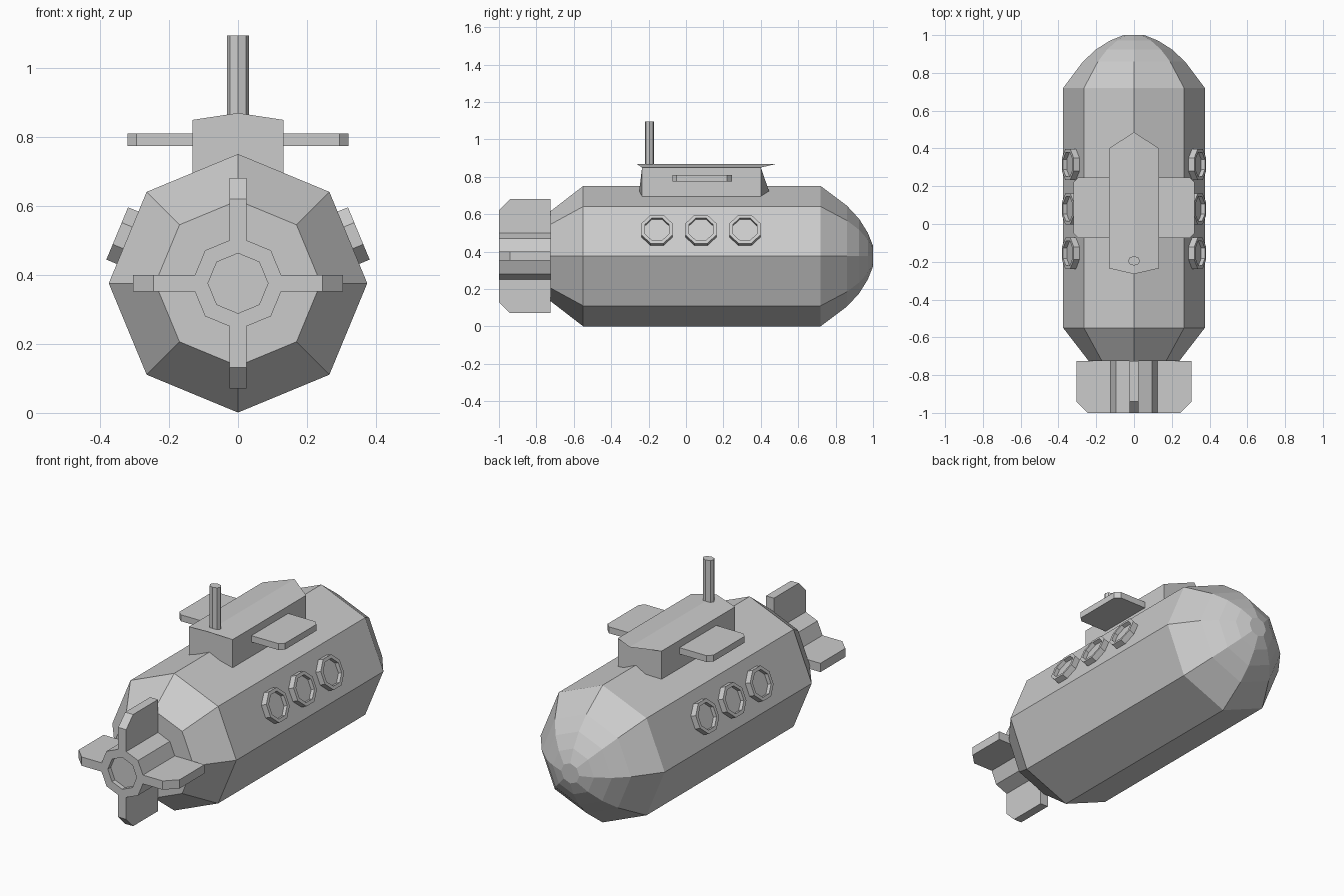
import bpy, bmesh, math
from mathutils import Matrix, Vector

if "Cube" in bpy.data.objects:
    bpy.data.objects.remove(bpy.data.objects["Cube"])

grey = bpy.data.materials.new("hull_grey")
grey.use_nodes = True
GREY = (0.6, 0.6, 0.6, 1)
grey.diffuse_color = GREY
grey.node_tree.nodes["Principled BSDF"].inputs["Base Color"].default_value = GREY

AXIS_Z = 0.376
ALONG_Y = Matrix.Translation((0, 0, AXIS_Z)) @ Matrix.Rotation(-math.pi / 2, 4, 'X')


def loft(name, rings, matrix):
    """Skin a list of equal-sized point rings and cap both ends."""
    bm = bmesh.new()
    loops = [[bm.verts.new(matrix @ Vector(p)) for p in ring] for ring in rings]
    n = len(loops[0])
    for a, b in zip(loops, loops[1:]):
        for i in range(n):
            j = (i + 1) % n
            bm.faces.new((a[i], a[j], b[j], b[i]))
    bm.faces.new(loops[0])
    bm.faces.new(loops[-1])
    bmesh.ops.recalc_face_normals(bm, faces=bm.faces)
    mesh = bpy.data.meshes.new(name)
    bm.to_mesh(mesh)
    bm.free()
    mesh.materials.append(grey)
    obj = bpy.data.objects.new(name, mesh)
    bpy.context.collection.objects.link(obj)
    return obj


def lathe(name, profile, matrix, phase=0.0, sides=8):
    """Revolve (radius, height) points about local z."""
    angles = [phase + math.tau * i / sides for i in range(sides)]
    return loft(name, [[(r * math.cos(a), r * math.sin(a), h) for a in angles]
                       for r, h in profile], matrix)


def prism(name, outline, low, high, matrix):
    """Extrude an xy outline between two local heights."""
    return loft(name, [[(x, y, h) for x, y in outline] for h in (low, high)], matrix)


# Hull with tapered stern and rounded nose
lathe("hull", [(0.24, -0.725), (0.375, -0.55), (0.375, 0.72), (0.27, 0.86),
               (0.2, 0.925), (0.125, 0.972), (0.055, 1.0)], ALONG_Y)

# Propeller hub with recessed end, and four fins
lathe("propeller_hub", [(0.135, -0.72), (0.135, -1), (0.087, -1), (0.087, -0.975)], ALONG_Y)
fin = [(0.12, -0.725), (0.305, -0.725), (0.305, -0.94), (0.245, -1), (0.12, -1)]
for i, side in enumerate(("left", "bottom", "right", "top")):
    turn = Matrix.Translation((0, 0, AXIS_Z)) @ Matrix.Rotation(i * math.pi / 2, 4, 'Y')
    prism("propeller_fin_" + side, fin, -0.024, 0.024, turn)

# Conning tower with ridged roof and pointed ends
section = [(-0.132, 0.6), (0, 0.6), (0.132, 0.6), (0.132, 0.85), (0, 0.87), (-0.132, 0.85)]
loft("conning_tower", [[(x, (mid if x == 0 else edge), z) for x, z in section]
                       for mid, edge in ((-0.265, -0.235), (0.487, 0.4))], Matrix())

# Periscope, slightly flattened front to back
lathe("periscope", [(0.032, 0.84), (0.032, 1.095)],
      Matrix.Translation((0, -0.195, 0)) @ Matrix.Diagonal((1, 0.78, 1, 1)))

# Tower planes and portholes on both sides
wing = [(0.1, -0.073), (0.295, -0.073), (0.32, -0.05),
        (0.32, 0.22), (0.295, 0.245), (0.1, 0.245)]
rim = [(0.089, -0.03), (0.089, 0.033), (0.07, 0.033), (0.07, 0.012)]
tilt = math.pi / 8
for side, s in (("left", 1), ("right", -1)):
    flip = Matrix.Diagonal((s, 1, 1, 1))
    prism("tower_plane_" + side, wing, 0.775, 0.81, flip)
    for k in range(3):
        spot = (flip @ Matrix.Translation((0.32, -0.155 + 0.235 * k, 0.508))
                @ Matrix.Rotation(math.pi / 2 - tilt, 4, 'Y'))
        lathe(f"porthole_{side}_{k + 1}", rim, spot, phase=tilt)
